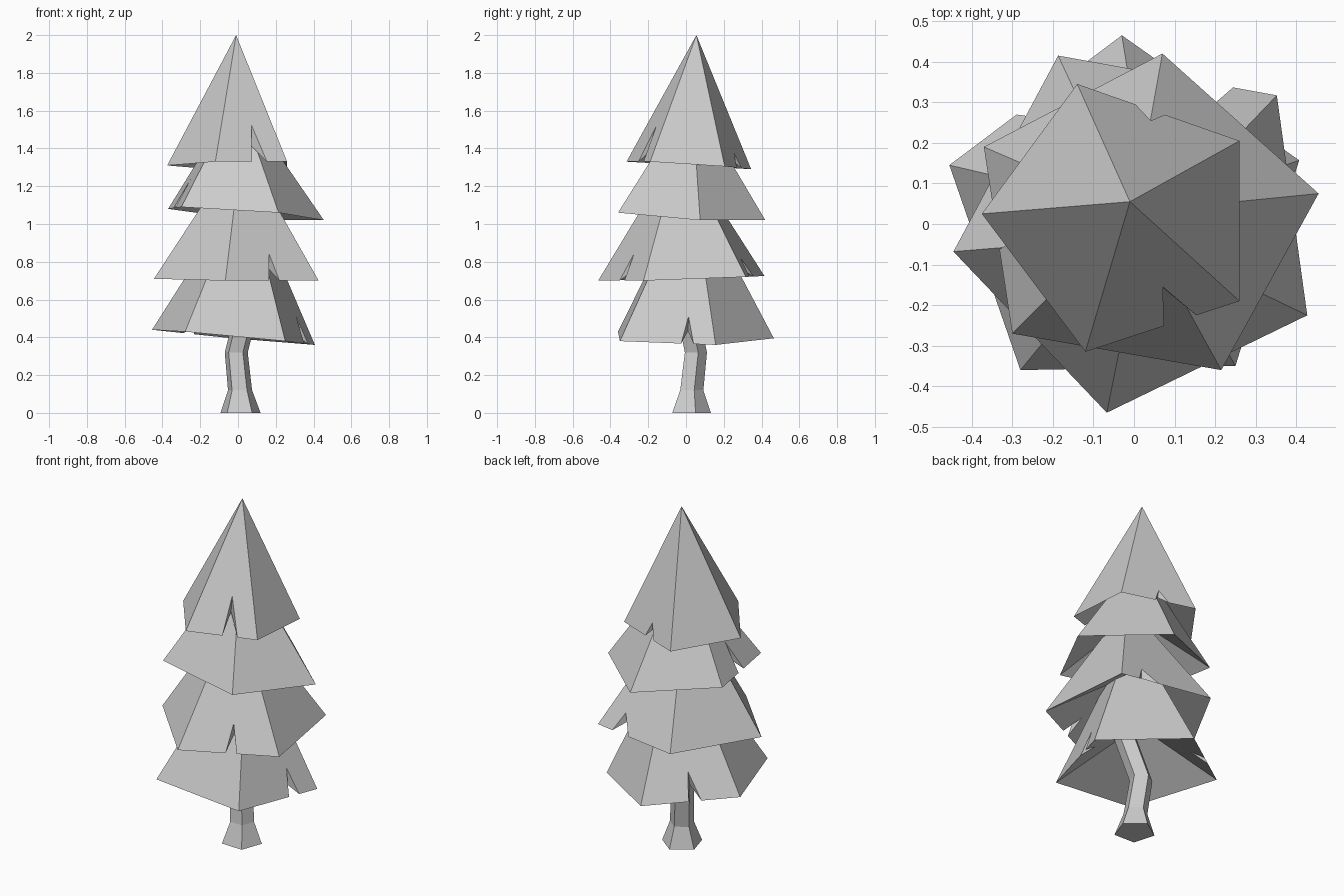
import bpy
import bmesh
import math
from mathutils import Vector

cube = bpy.data.objects.get("Cube")
if cube:
    bpy.data.objects.remove(cube, do_unlink=True)

GREY = (0.6, 0.6, 0.6, 1.0)
mat = bpy.data.materials.new("plain grey")
mat.use_nodes = True
mat.diffuse_color = GREY
mat.node_tree.nodes["Principled BSDF"].inputs["Base Color"].default_value = GREY

HOLLOW = 0.27  # how far the hollow underside rises above the rim


def add_object(name, bm):
    bmesh.ops.recalc_face_normals(bm, faces=bm.faces)
    mesh = bpy.data.meshes.new(name)
    bm.to_mesh(mesh)
    bm.free()
    mesh.materials.append(mat)
    obj = bpy.data.objects.new(name, mesh)
    bpy.context.collection.objects.link(obj)


def foliage_tier(name, tip, rim, notches):
    """Five-sided cone, hollow below; notches maps side -> (start, end, peak, height)."""
    bm = bmesh.new()
    tip_vert = bm.verts.new(tip)
    corners = [bm.verts.new(p) for p in rim]
    middle = sum((v.co for v in corners), Vector()) / len(corners)
    hollow = bm.verts.new(middle + Vector((0, 0, HOLLOW)))
    for i, a in enumerate(corners):
        b = corners[(i + 1) % len(corners)]
        if i not in notches:
            bm.faces.new((tip_vert, a, b))
            bm.faces.new((hollow, b, a))
            continue
        # Cut a V out of the lower edge, through to the underside
        start, end, peak, height = notches[i]
        left = bm.verts.new(a.co.lerp(b.co, start))
        right = bm.verts.new(a.co.lerp(b.co, end))
        foot = a.co.lerp(b.co, peak)
        top = bm.verts.new(foot.lerp(tip_vert.co, height))
        inner = bm.verts.new(foot.lerp(hollow.co, height * 1.3))
        for upper, lower in ((tip_vert, top), (hollow, inner)):
            bm.faces.new((upper, a, left, lower))
            bm.faces.new((upper, lower, right, b))
        bm.faces.new((left, inner, top))
        bm.faces.new((right, top, inner))
    add_object(name, bm)


# Foliage tiers, rim corners listed counter-clockwise
foliage_tier("top_foliage", (-0.01, 0.055, 2.0),
             [(-0.375, 0.025, 1.31), (-0.12, -0.315, 1.33), (0.26, -0.19, 1.33),
              (0.26, 0.205, 1.305), (-0.14, 0.345, 1.29)],
             {1: (0.51, 0.72, 0.59, 0.29), 3: (0.46, 0.64, 0.53, 0.11)})
foliage_tier("upper_foliage", (0, 0.03, 1.68),
             [(-0.30, -0.27, 1.09), (0.215, -0.36, 1.06), (0.455, 0.075, 1.02),
              (0.07, 0.42, 1.02), (-0.37, 0.19, 1.08)],
             {4: (0.42, 0.55, 0.46, 0.26)})
foliage_tier("middle_foliage", (0.02, -0.03, 1.42),
             [(-0.445, -0.068, 0.71), (-0.067, -0.465, 0.70), (0.427, -0.225, 0.70),
              (0.352, 0.317, 0.72), (-0.187, 0.415, 0.725)],
             {1: (0.47, 0.58, 0.54, 0.2), 3: (0.2, 0.42, 0.25, 0.14)})
foliage_tier("lower_foliage", (0.04, 0.03, 1.22),
             [(-0.28, -0.36, 0.43), (0.25, -0.35, 0.38), (0.407, 0.157, 0.36),
              (-0.03, 0.465, 0.395), (-0.455, 0.145, 0.44)],
             {1: (0.64, 0.77, 0.71, 0.17), 3: (0.48, 0.61, 0.5, 0.18)})

# Bent five-sided trunk: centre and radius of each ring
bm = bmesh.new()
rings = []
for x, y, z, radius in [(0.012, 0.02, 0, 0.112), (0.01, 0.025, 0.12, 0.067),
                        (-0.01, 0.047, 0.32, 0.064), (0.06, -0.01, 0.6, 0.064)]:
    angles = [math.radians(16 + 72 * k) for k in range(5)]
    rings.append([bm.verts.new((x + radius * math.cos(t), y + radius * math.sin(t), z))
                  for t in angles])
for low, high in zip(rings, rings[1:]):
    for k in range(5):
        n = (k + 1) % 5
        bm.faces.new((low[k], low[n], high[n], high[k]))
bm.faces.new(rings[0][::-1])
bm.faces.new(rings[-1])
add_object("trunk", bm)
